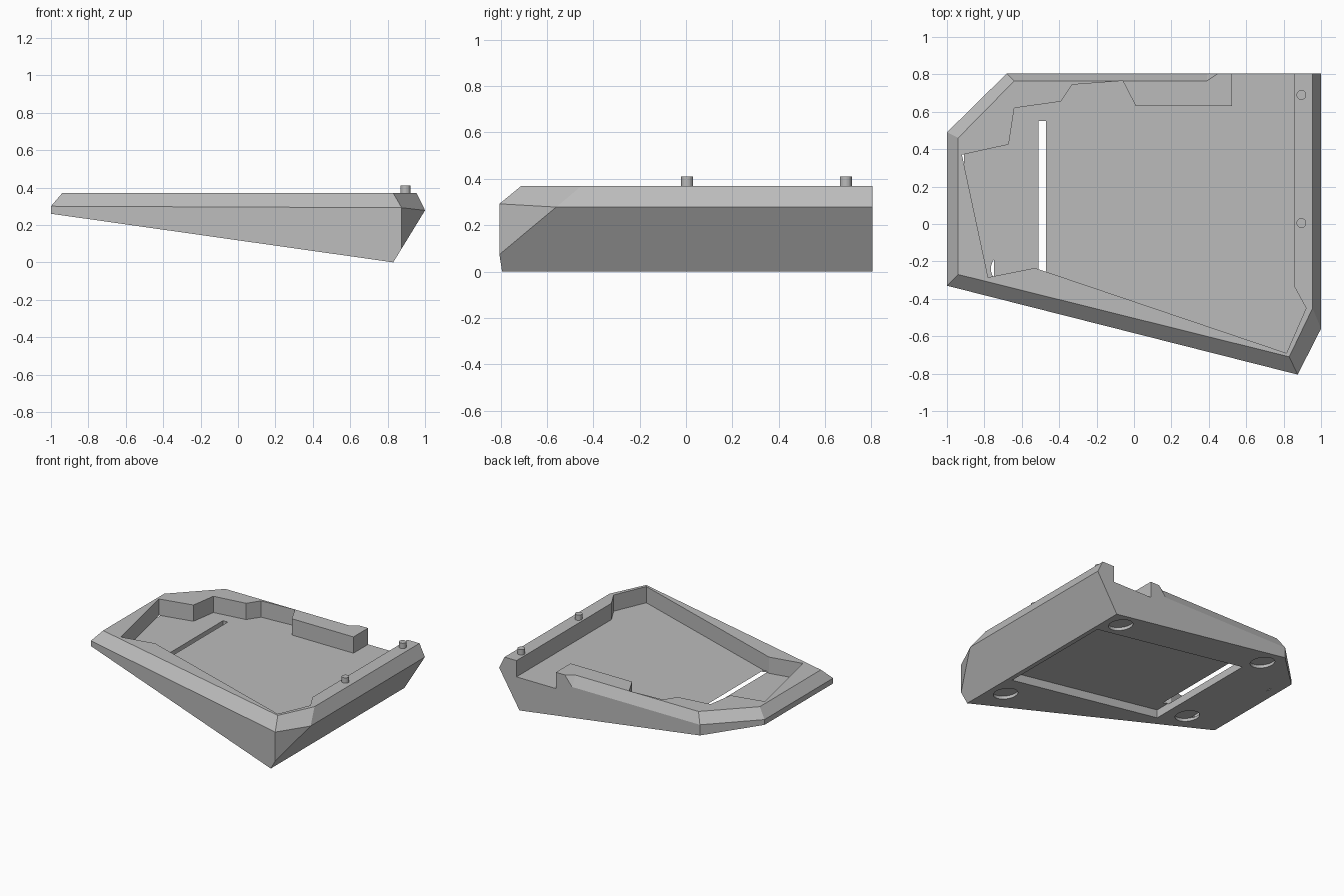
import bpy, bmesh
from math import cos, sin, tau
from mathutils import Vector

cube = bpy.data.objects.get("Cube")
if cube:
    bpy.data.objects.remove(cube)

grey = bpy.data.materials.new("plain_grey")
grey.use_nodes = True
grey.diffuse_color = (0.5, 0.5, 0.5, 1)
grey.node_tree.nodes["Principled BSDF"].inputs["Base Color"].default_value = (0.5, 0.5, 0.5, 1)


def slope(x, offset=0.0):
    """Height of the tilted underside at x, shifted by offset."""
    return 0.142 * (0.83 - x) + offset


def loft(bm, rings):
    """Skin matching rings and cap both ends."""
    loops = [[bm.verts.new(p) for p in ring] for ring in rings]
    n = len(loops[0])
    for lo, hi in zip(loops, loops[1:]):
        for i in range(n):
            j = (i + 1) % n
            bm.faces.new((lo[i], lo[j], hi[j], hi[i]))
    bm.faces.new(loops[0][::-1])
    bm.faces.new(loops[-1])
    bmesh.ops.remove_doubles(bm, verts=bm.verts, dist=1e-4)


def finish(bm, name):
    bmesh.ops.recalc_face_normals(bm, faces=bm.faces)
    mesh = bpy.data.meshes.new(name)
    bm.to_mesh(mesh)
    bm.free()
    mesh.materials.append(grey)
    obj = bpy.data.objects.new(name, mesh)
    bpy.context.collection.objects.link(obj)
    return obj


def prism(name, outline, bottom, top):
    """Upright prism whose ends follow height functions of x."""
    bm = bmesh.new()
    loft(bm, [[(x, y, f(x)) for x, y in outline] for f in (bottom, top)])
    return finish(bm, name)


def circle(cx, cy, r, n=32):
    return [(cx + r * cos(tau * i / n), cy + r * sin(tau * i / n)) for i in range(n)]


# Case body: tilted underside, vertical walls, chamfered rim
edge = [(-1, -0.33, 0.30), (0.875, -0.805, 0.292), (1, -0.56, 0.278), (1, 0.805, 0.278),
        (0.39, 0.805, 0.295), (0.39, 0.805, 0.295), (-0.68, 0.805, 0.295), (-1, 0.49, 0.30)]
rim = [(-0.94, -0.27), (0.83, -0.71), (0.955, -0.45), (0.955, 0.805),
       (0.45, 0.805), (0.39, 0.765), (-0.64, 0.765), (-0.94, 0.46)]
bm = bmesh.new()
loft(bm, [[(x, y, slope(x)) for x, y, z in edge], edge, [(x, y, 0.37) for x, y in rim]])

# Undercut right wall
bmesh.ops.bisect_plane(bm, geom=bm.verts[:] + bm.edges[:] + bm.faces[:], dist=1e-4,
                       plane_co=(0.83, 0, 0), plane_no=Vector((0.278, 0, -0.17)).normalized(),
                       clear_outer=True)
bmesh.ops.holes_fill(bm, edges=[e for e in bm.edges if e.is_boundary], sides=0)
body = finish(bm, "case_body")

# Cutters: stepped tray open at the back, underside recess, foot sockets
tray = [(-0.92, 0.37), (-0.78, -0.285), (-0.53, -0.235), (0.815, -0.69), (0.92, -0.45),
        (0.855, -0.33), (0.855, 0.9), (0.525, 0.9), (0.525, 0.63), (0.01, 0.63),
        (-0.06, 0.765), (-0.33, 0.745), (-0.39, 0.655), (-0.64, 0.62), (-0.67, 0.425)]
recess = [(-0.51, -0.36), (0.79, -0.36), (0.79, 0.55), (-0.51, 0.55)]
below = lambda x: slope(x, -0.1)
cutters = [prism("tray_cutter", tray, lambda x: 0.247, lambda x: 0.6),
           prism("recess_cutter", recess, below, lambda x: slope(x, 0.0623))]
for x, y in [(0.69, 0.68), (-0.59, 0.67), (0.69, -0.55), (-0.68, -0.24)]:
    cutters.append(prism("foot_cutter", circle(x, y, 0.085), below, lambda x: slope(x, 0.023)))

for cutter in cutters:
    cutter.hide_render = True
    mod = body.modifiers.new("cut", "BOOLEAN")
    mod.operation = "DIFFERENCE"
    mod.solver = "EXACT"
    mod.object = cutter
graph = bpy.context.evaluated_depsgraph_get()
body_mesh = bpy.data.meshes.new_from_object(body.evaluated_get(graph))
body.modifiers.clear()
body.data = body_mesh
for cutter in cutters:
    bpy.data.objects.remove(cutter)

# Locating pegs on the right rim
for name, y in [("front_peg", 0.005), ("rear_peg", 0.69)]:
    prism(name, circle(0.895, y, 0.026, 24), lambda x: 0.36, lambda x: 0.41)
